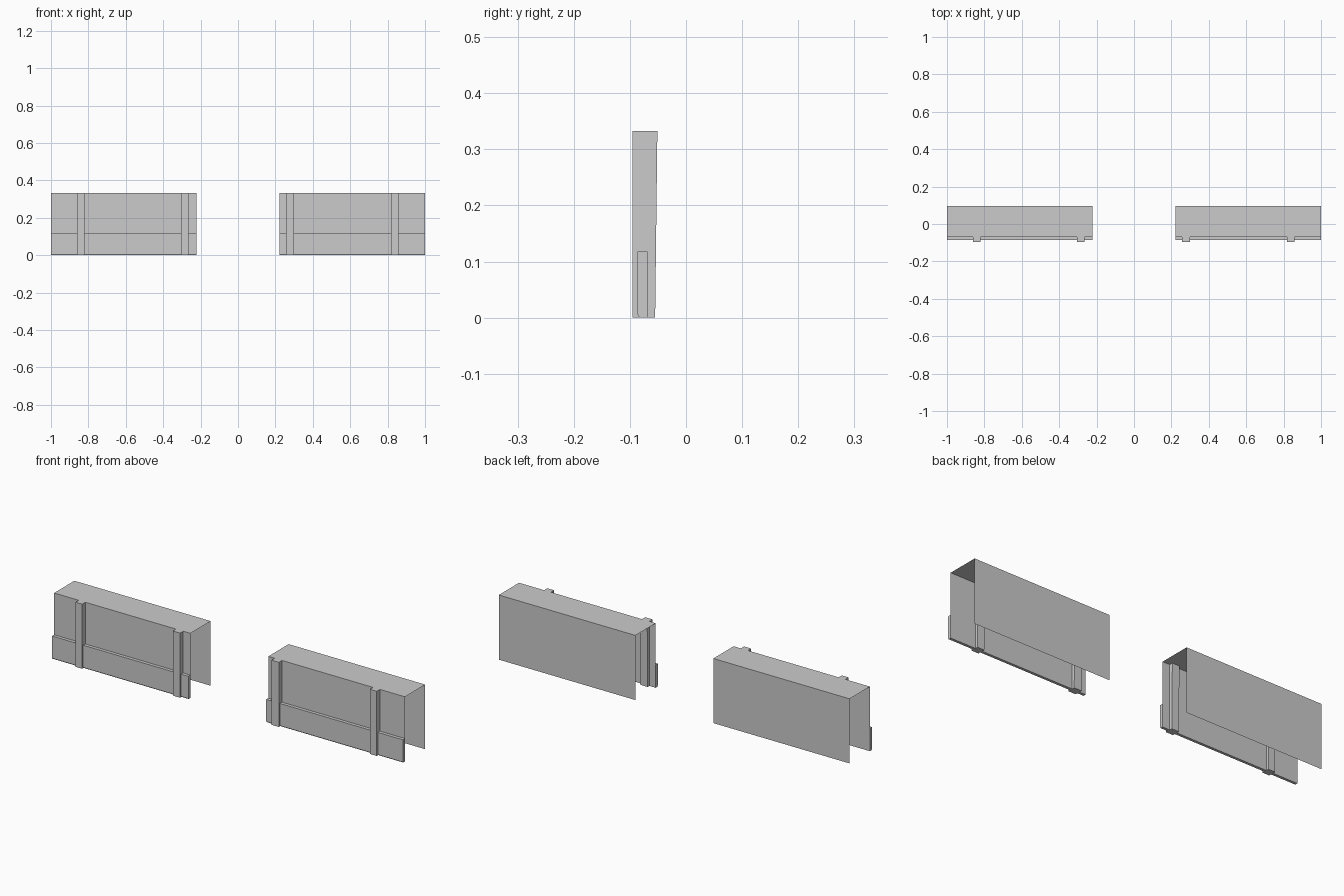
import bpy, bmesh

if "Cube" in bpy.data.objects:
    bpy.data.objects.remove(bpy.data.objects["Cube"])

H = 0.333
WALL_Y, BACK_Y = -0.069, 0.096


def extrude_profile(name, profile, x0, x1, closed=False):
    """Sweep a (y, z) profile along x; closed profiles also get end caps."""
    bm = bmesh.new()
    a = [bm.verts.new((x0, y, z)) for y, z in profile]
    b = [bm.verts.new((x1, y, z)) for y, z in profile]
    n = len(profile)
    for i in range(n if closed else n - 1):
        j = (i + 1) % n
        bm.faces.new((a[i], a[j], b[j], b[i]))
    if closed:
        bm.faces.new(a[::-1])
        bm.faces.new(b)
    bmesh.ops.recalc_face_normals(bm, faces=bm.faces[:])
    # open shells should face outward: the roof must point up
    if not closed:
        top = max(bm.faces, key=lambda f: f.calc_center_median().z)
        if top.normal.z < 0:
            bmesh.ops.reverse_faces(bm, faces=bm.faces[:])
    mesh = bpy.data.meshes.new(name)
    bm.to_mesh(mesh)
    bm.free()
    obj = bpy.data.objects.new(name, mesh)
    bpy.context.collection.objects.link(obj)
    return obj


# Thin front wall, roof and back wall, open at the ends and below
SHELL = [(WALL_Y, 0), (WALL_Y, H), (BACK_Y, H), (BACK_Y, 0)]
# Raised base course with a small bottom bevel
PLINTH = [(WALL_Y, 0.118), (-0.086, 0.118), (-0.086, 0.006), (-0.083, 0), (WALL_Y, 0)]
# Pilaster passing through the wall, back leaning slightly
PILASTER = [(-0.095, 0), (-0.095, H), (-0.051, H), (-0.055, 0)]

for side, x0, x1, posts in (
    ("left", -1.0, -0.223, ((-0.86, -0.822), (-0.305, -0.264))),
    ("right", 0.221, 1.0, ((0.257, 0.299), (0.818, 0.857))),
):
    extrude_profile(f"{side}_wall_shell", SHELL, x0, x1)
    extrude_profile(f"{side}_plinth", PLINTH, x0, x1, closed=True)
    for i, (p0, p1) in enumerate(posts):
        extrude_profile(f"{side}_pilaster_{i + 1}", PILASTER, p0, p1, closed=True)
